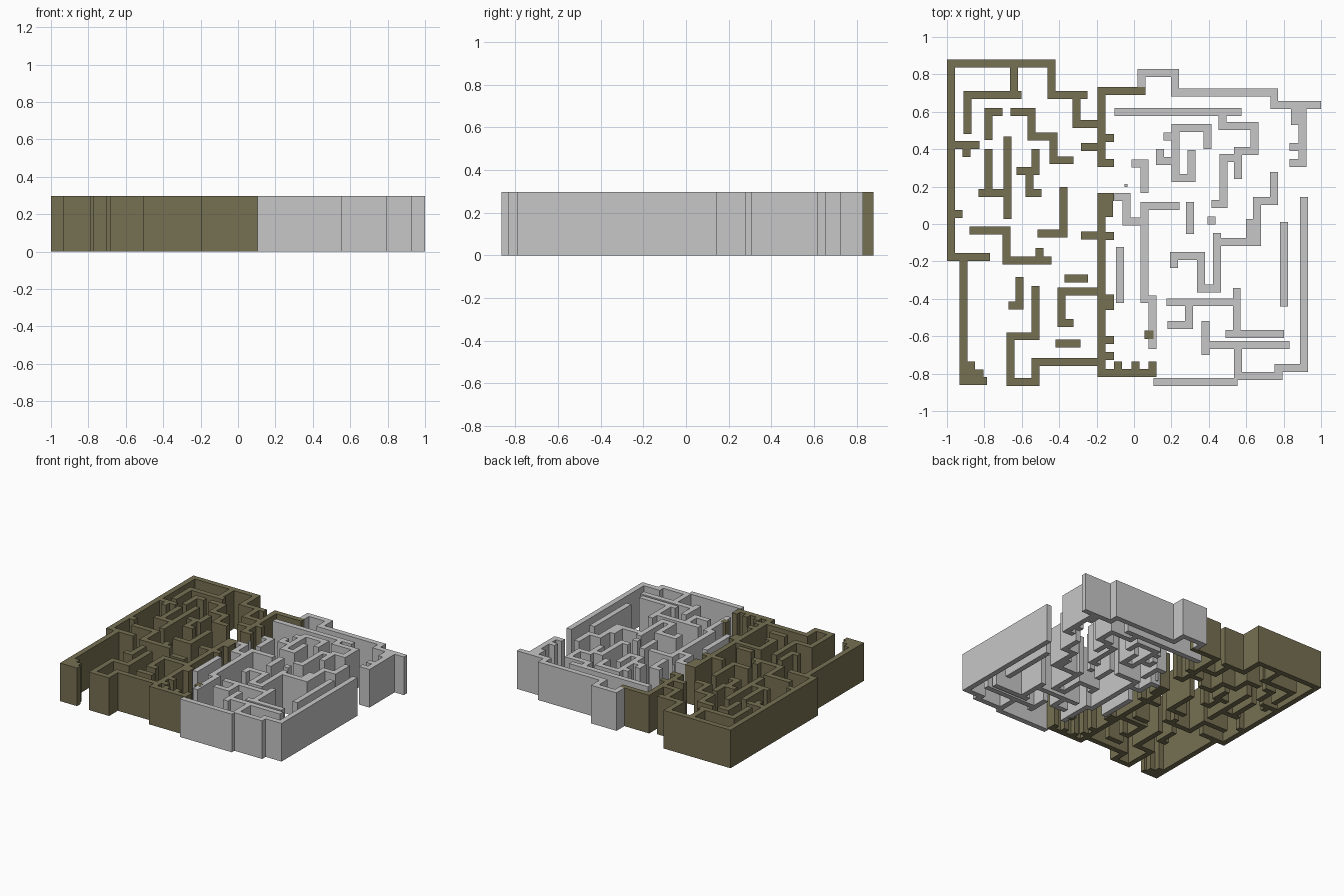
import bpy, bmesh

HEIGHT = 0.297
WIDTH = 0.042


def material(name, rgb):
    m = bpy.data.materials.new(name)
    m.diffuse_color = (*rgb, 1)
    return m


OLIVE = material("olive", (0.18, 0.162, 0.084))
GREY = material("light grey", (0.57, 0.57, 0.57))


def rectangles(path, half):
    """Right-angled path: start x, y, then alternately the next x, next y, ..."""
    x, y = path[:2]
    for i, v in enumerate(path[2:]):
        nx, ny = (v, y) if i % 2 == 0 else (x, v)
        yield (round(min(x, nx) - half, 4), round(min(y, ny) - half, 4),
               round(max(x, nx) + half, 4), round(max(y, ny) + half, 4))
        x, y = nx, ny


def walls(name, mat, paths, width=WIDTH, height=HEIGHT):
    """Union of all wall strips, raised to full height as one clean mesh."""
    rects = [r for p in paths for r in rectangles(p, width / 2)]
    xs = sorted({v for r in rects for v in (r[0], r[2])})
    ys = sorted({v for r in rects for v in (r[1], r[3])})
    cells = set()
    for a, b, c, d in rects:
        cells |= {(i, j) for i in range(xs.index(a), xs.index(c))
                  for j in range(ys.index(b), ys.index(d))}
    bm = bmesh.new()
    cache = {}

    def vert(i, j, k):
        if (i, j, k) not in cache:
            cache[i, j, k] = bm.verts.new((xs[i], ys[j], k * height))
        return cache[i, j, k]

    for i, j in cells:
        ring = [(i, j), (i + 1, j), (i + 1, j + 1), (i, j + 1)]
        bm.faces.new([vert(*p, 1) for p in ring])
        bm.faces.new([vert(*p, 0) for p in reversed(ring)])
        for n, (di, dj) in enumerate([(0, -1), (1, 0), (0, 1), (-1, 0)]):
            if (i + di, j + dj) not in cells:
                p, q = ring[n], ring[(n + 1) % 4]
                bm.faces.new([vert(*p, 0), vert(*q, 0), vert(*q, 1), vert(*p, 1)])
    bmesh.ops.dissolve_limit(bm, angle_limit=0.01, verts=bm.verts, edges=bm.edges)
    me = bpy.data.meshes.new(name)
    bm.to_mesh(me)
    bm.free()
    me.materials.append(mat)
    ob = bpy.data.objects.new(name, me)
    bpy.context.collection.objects.link(ob)
    return ob


# Olive half: outer boundary
walls("olive_outer_wall", OLIVE, [
    (-0.79, -0.176, -0.979, 0.858, -0.441, 0.689, -0.27),
    (-0.307, 0.689, -0.307, 0.535, -0.174),
    (-0.912, -0.176, -0.912, -0.84, -0.807),
    (-0.912, -0.757, -0.87),
    (-0.912, -0.798, -0.826),
    (-0.174, -0.738, -0.527, -0.845, -0.66, -0.6, -0.527, -0.353),
    (-0.979, 0.053, -0.939),
])

# Olive half: central spine with its short stubs
spine = [
    (0.04, 0.711, -0.174, 0.327, -0.127),
    (-0.127, 0.144, -0.174, -0.797, 0.098, -0.757),
    (-0.132, 0.144, -0.132, 0.058),
    (-0.262, 0.412, -0.174),
    (-0.262, -0.061, -0.174),
    (-0.174, -0.361, -0.388, -0.53, -0.345),
]
spine += [(-0.174, y, -0.127) for y in (0.46, -0.064, -0.398, -0.438, -0.62, -0.706)]
spine += [(x, -0.797, x, -0.757) for x in (-0.086, 0.008)]
walls("olive_spine_wall", OLIVE, spine)

# Olive half: maze partitions
walls("olive_inner_walls", OLIVE, [
    (-0.642, 0.858, -0.642, 0.689),
    (-0.623, 0.689, -0.89, 0.503),
    (-0.979, 0.422, -0.847),
    (-0.895, 0.422, -0.895, 0.38),
    (-0.725, 0.599, -0.778, 0.47),
    (-0.778, 0.38, -0.778, 0.165),
    (-0.81, 0.165, -0.677),
    (-0.677, 0.447, -0.677, 0.047),
    (-0.64, 0.599, -0.548, 0.468, -0.431, 0.341, -0.345),
    (-0.527, 0.38, -0.527, 0.284, -0.606),
    (-0.559, 0.284, -0.559, 0.165, -0.516),
    (-0.377, 0.176, -0.377, -0.05, -0.494),
    (-0.859, -0.035, -0.682, -0.195, -0.463),
    (-0.505, -0.195, -0.505, -0.15),
    (-0.35, -0.292, -0.268),
    (-0.398, -0.639, -0.307),
    (-0.612, -0.305, -0.612, -0.436, -0.65),
])

# Grey half: outer boundary
walls("grey_outer_wall", GREY, [
    (0.04, 0.753, 0.04, 0.808, 0.219, 0.703, 0.75, 0.636, 0.979),
    (0.9, 0.636, 0.9, 0.326, 0.853),
    (0.86, 0.594, 0.86, 0.551),
    (0.853, 0.412, 0.9),
    (0.909, 0.123, 0.909, -0.77, 0.772, -0.813, 0.556, -0.647),
    (0.125, -0.845, 0.532),
])

# Grey half: northern partitions
walls("grey_north_walls", GREY, [
    (-0.084, 0.599, 0.554),
    (0.473, 0.599, 0.473, 0.524, 0.645, 0.39, 0.556, 0.262),
    (0.556, 0.353, 0.479, 0.107, 0.435),
    (0.393, 0.422, 0.393, 0.513, 0.222, 0.246, 0.308, 0.374),
    (0.18, 0.468, 0.222),
    (0.139, 0.38, 0.139, 0.337, 0.222),
    (0.008, 0.324, 0.057, 0.187),
    (0.299, 0.096, 0.299, -0.032),
    (0.414, 0.018, 0.414),
])
walls("grey_small_post", GREY, [(-0.042, 0.206, -0.042)], width=0.016)

# Grey half: southern partitions
walls("grey_south_walls", GREY, [
    (-0.084, 0.144, -0.04, 0.013, 0.057),
    (0.222, 0.096, 0.057, -0.402, 0.099, -0.647),
    (-0.075, -0.144, -0.075, -0.402),
    (0.749, 0.257, 0.749, 0.123, 0.658, -0.096, 0.444, -0.345, 0.358,
     -0.171, 0.214, -0.214),
    (0.62, 0.005, 0.62, -0.096),
    (0.444, -0.07, 0.444, -0.096),
    (0.802, -0.01, 0.802, -0.42),
    (0.381, -0.647, 0.81),
    (0.383, -0.54, 0.383, -0.68),
    (0.511, -0.588, 0.78),
    (0.549, -0.364, 0.549, -0.588),
    (0.195, -0.418, 0.549),
    (0.294, -0.418, 0.294, -0.54, 0.2),
])

# Olive post standing against a grey wall
walls("olive_post", OLIVE, [(0.08, -0.593, 0.08)], width=0.046, height=HEIGHT + 0.001)
